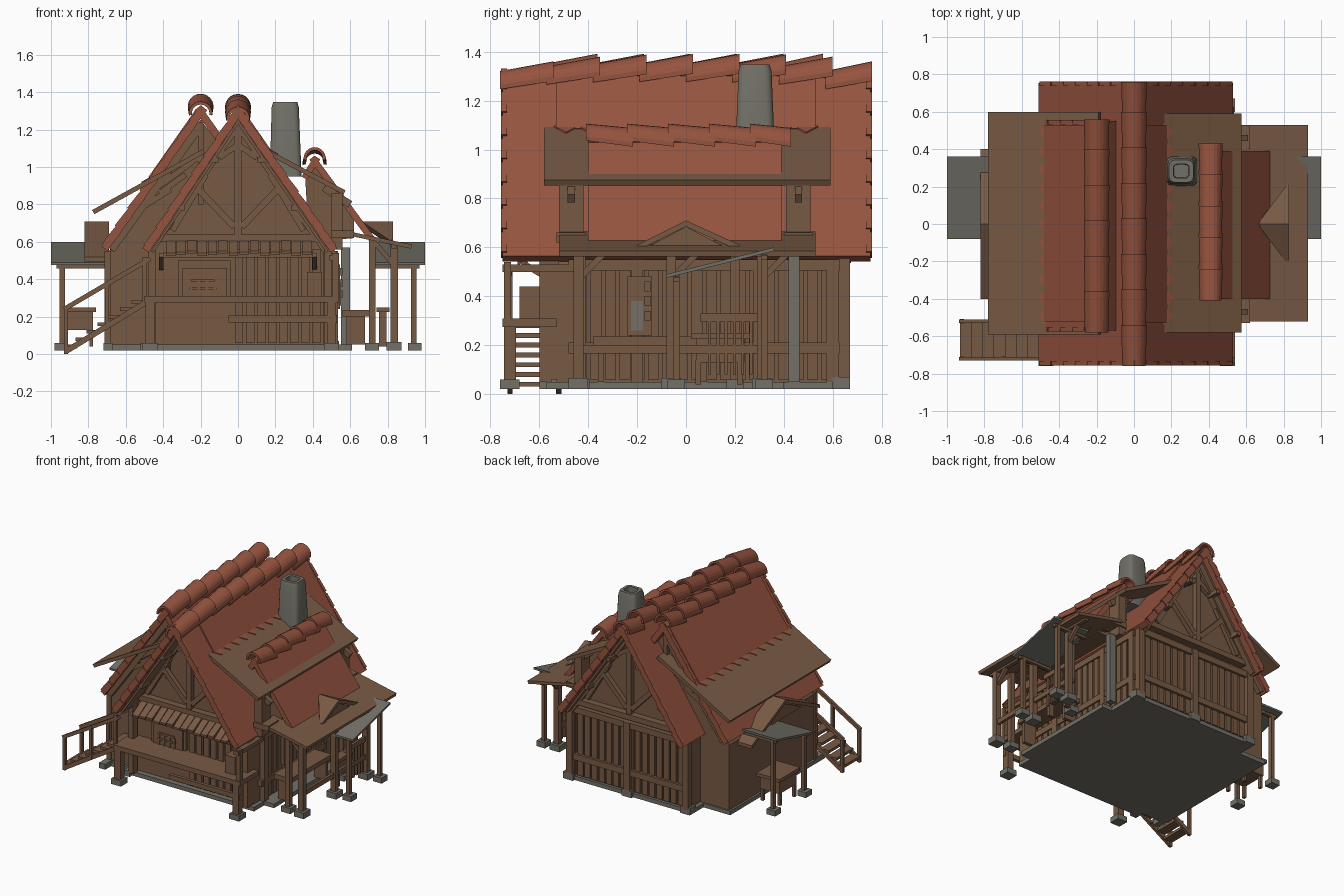
import bpy, bmesh, math
from mathutils import Vector

if "Cube" in bpy.data.objects:
    bpy.data.objects.remove(bpy.data.objects["Cube"])


def material(name, rgb):
    m = bpy.data.materials.new(name)
    m.diffuse_color = (*rgb, 1)
    m.use_nodes = True
    m.node_tree.nodes["Principled BSDF"].inputs["Base Color"].default_value = m.diffuse_color
    return m


RED = material("red clay tile", (0.30, 0.088, 0.050))
WOOD = material("brown wood", (0.187, 0.102, 0.058))
GREY = material("grey stone", (0.168, 0.163, 0.136))


def mesh(name, verts, faces, mat):
    me = bpy.data.meshes.new(name)
    bm = bmesh.new()
    vs = [bm.verts.new(v) for v in verts]
    for f in faces:
        bm.faces.new([vs[i] for i in f])
    bmesh.ops.recalc_face_normals(bm, faces=bm.faces)
    bm.to_mesh(me)
    bm.free()
    me.materials.append(mat)
    ob = bpy.data.objects.new(name, me)
    bpy.context.collection.objects.link(ob)
    return ob


def loft(name, a, b, mat):
    """Solid between two matching outlines."""
    n = len(a)
    faces = [list(range(n)), list(range(n, 2 * n))]
    faces += [[i, (i + 1) % n, (i + 1) % n + n, i + n] for i in range(n)]
    return mesh(name, list(a) + list(b), faces, mat)


def box(name, x0, x1, y0, y1, z0, z1, mat=WOOD):
    r = [(x0, y0), (x1, y0), (x1, y1), (x0, y1)]
    return loft(name, [(x, y, z0) for x, y in r], [(x, y, z1) for x, y in r], mat)


def prism_y(name, pts, y0, y1, mat=WOOD):
    return loft(name, [(x, y0, z) for x, z in pts], [(x, y1, z) for x, z in pts], mat)


def prism_x(name, pts, x0, x1, mat=WOOD):
    return loft(name, [(x0, y, z) for y, z in pts], [(x1, y, z) for y, z in pts], mat)


def beam(name, p, q, w=0.03, h=0.03, mat=WOOD):
    p, q = Vector(p), Vector(q)
    d = (q - p).normalized()
    ref = Vector((0, 0, 1)) if abs(d.z) < 0.95 else Vector((0, 1, 0))
    s = d.cross(ref).normalized()
    u = s.cross(d)
    c = [s * w / 2 * i + u * h / 2 * j for i, j in ((-1, -1), (1, -1), (1, 1), (-1, 1))]
    return loft(name, [p + v for v in c], [q + v for v in c], mat)


def slab(name, p, q, y0, y1, t, mat):
    """Sloping sheet in xz from p to q, thickness t below the line."""
    dx, dz = q[0] - p[0], q[1] - p[1]
    l = math.hypot(dx, dz)
    n = (dz / l, -dx / l) if dx > 0 else (-dz / l, dx / l)
    return prism_y(name, [p, q, (q[0] + n[0] * t, q[1] + n[1] * t),
                          (p[0] + n[0] * t, p[1] + n[1] * t)], y0, y1, mat)


def verge(name, p, q, y, n):
    """Overlapping tile ends along a gable edge."""
    for k in range(n):
        a, b = k / n, (k + 0.93) / n
        P = lambda t, o: (p[0] + (q[0] - p[0]) * t, p[1] + (q[1] - p[1]) * t + o)
        slab(name, P(a, 0.003), P(b, 0.012), y - 0.012, y + 0.012, 0.045, RED)


def ridge(name, x, z, y0, y1, n, r, tilt, sag=0):
    """Row of tilted half round cap tiles, lower at both ends by sag."""
    step = (y1 - y0) / n
    N = 12
    for k in range(n):
        ya, yb = y0 + k * step, min(y0 + (k + 1.15) * step, y1)
        zc = z - sag * abs(2 * (k + .5) / n - 1) ** 3
        rings = []
        for y, dz, g in ((ya, -tilt, -0.003), (yb, tilt, 0.003)):
            for rr in (r + g, r + g - 0.016):
                rings.append([(x + rr * math.cos(a), y, zc + dz + rr * math.sin(a))
                              for a in [math.radians(-10 + 200 * i / N) for i in range(N + 1)]])
        loft(name, rings[0] + rings[1][::-1], rings[2] + rings[3][::-1], RED)


# stone base and house bodies
box("stone_base", -0.5, 0.53, -0.57, 0.65, 0.02, 0.05, GREY)
box("left_stone_base", -0.72, -0.5, -0.53, 0.51, 0.02, 0.05, GREY)
box("side_stone_base", 0.53, 0.61, -0.45, 0.4, 0.02, 0.05, GREY)
prism_y("main_house", [(-.47, .04), (.5, .04), (.5, .52), (0, 1.25), (-.47, .54)], -.53, .63)
prism_y("left_house", [(-.705, .04), (0, .04), (0, 1.0), (-.2, 1.25), (-.705, .53)], -.51, .5)
for x in (-.46, 0.02, 0.5):
    box("back_stone", x - .04, x + .04, .6, .67, .02, .07, GREY)
for x in (-.7, -.5):
    box("corner_stone", x - .02, x + .03, -.6, -.5, .02, .06, GREY)

# tiled roofs
for name, rx, ex, ez, y0, y1 in (("main_roof_right", 0, .53, .565, -.75, .755),
                                 ("main_roof_left", 0, -.51, .565, -.75, .755),
                                 ("left_roof_left", -.2, -.73, .575, -.57, .55),
                                 ("left_roof_right", -.2, -.06, 1.13, -.57, .55)):
    slab(name, (rx, 1.328), (ex, ez), y0, y1, .04, RED)
    if ex != -.06:
        s = .045 if ex > 0 else -.045
        slab(name + "_lining", (rx, 1.255), (ex - s, ez - .015), y0 + .04, y1 - .04, .015, WOOD)
        for y in (y0 + .006, y1 - .006):
            verge("verge_tile", (rx, 1.328), (ex, ez), y, 8)
ridge("main_ridge_cap", 0, 1.305, -.76, .76, 8, .066, .017, .045)
ridge("left_ridge_cap", -.2, 1.305, -.58, .56, 6, .066, .018)
ridge("dormer_ridge_cap", .41, 1.035, -.41, .43, 5, .062, -.012)

# thicker tile layers beside the ridges
slab("left_tile_layer", (-.23, 1.302), (-.48, .945), -.52, .53, .03, RED)
slab("right_tile_layer", (.03, 1.302), (.18, 1.086), -.53, .53, .03, RED)

# plank roofs with zigzag tile skirts
slab("left_plank_roof", (-.19, 1.095), (-.78, .77), -.59, .6, .025, WOOD)
slab("right_plank_roof", (.13, 1.11), (.575, .875), -.58, .59, .025, WOOD)
for name, xa, xb, zf in (("left_tile_teeth", -.4, -.515, lambda x: 1.095 + (x + .19) * .551),
                         ("right_tile_teeth", .12, .215, lambda x: 1.11 - (x - .13) * .528)):
    xm = xb + (.055 if xb < 0 else -.05)
    o = [(xa, .54), (xa, -.54)]
    for i in range(23):
        o.append((xb if i % 2 else xm, -.54 + 1.08 * i / 22))
    loft(name, [(x, y, zf(x) - .004) for x, y in o], [(x, y, zf(x) + .006) for x, y in o], RED)

# dormer on the right
slab("dormer_roof", (.41, 1.06), (.73, .625), -.4, .39, .035, RED)
slab("dormer_roof_back", (.41, 1.06), (.34, .95), -.4, .39, .035, RED)
prism_y("dormer_wall", [(.38, .6), (.62, .62), (.62, .72), (.41, 1.005), (.36, .93)], -.37, .36)
for y in (-.47, .46):
    box("dormer_post", .5, .56, y - .05, y + .05, .56, .86)
    box("dormer_sill", .5, .62, y - .06, y + .06, .62, .66)
    beam("dormer_rafter", (.46, y, .89), (.6, y, .8), .03, .04)

# chimney with open top
rings = [(.17, .34, .2, .365, .95, .03), (.18, .325, .215, .35, 1.32, .03), (.188, .317, .223, .342, 1.348, .03),
         (.21, .295, .245, .32, 1.348, .02), (.213, .292, .248, .317, 1.25, .02)]
cv, cf = [], []
for x0, x1, y0, y1, z, c in rings:
    for cx, cy, a0 in ((x1 - c, y1 - c, 0), (x0 + c, y1 - c, 90), (x0 + c, y0 + c, 180), (x1 - c, y0 + c, 270)):
        for a in (0, 30, 60, 90):
            t = math.radians(a0 + a)
            cv.append((cx + c * math.cos(t), cy + c * math.sin(t), z))
for k in range(4):
    cf += [[k * 16 + i, k * 16 + (i + 1) % 16, k * 16 + 16 + (i + 1) % 16, k * 16 + 16 + i] for i in range(16)]
cf += [list(range(16)), list(range(64, 80))]
chimney = mesh("chimney", cv, cf, GREY)
bpy.context.view_layer.objects.active = chimney
chimney.select_set(True)
bpy.ops.object.shade_smooth_by_angle(angle=math.radians(40))

# gable trusses
for y in (-.56, .655):
    for s in (-1, 1):
        beam("barge_board", (0, y, 1.235), (s * .48, y, .55), .04, .05)
        beam("truss_diagonal", (s * .02, y, .68), (s * .23, y, .9), .035, .035)
        beam("truss_strut", (s * .35, y, .66), (s * .17, y, .96), .03, .03)
        beam("truss_collar", (0, y, 1.12), (s * .1, y, 1.05), .03, .03)
    beam("king_post", (0, y, .62), (0, y, 1.24), .035, .035)
    beam("tie_beam", (-.42, y, .62), (.42, y, .62), .05, .04)
for y in (-.53, .515):
    beam("left_barge_board", (-.2, y, 1.23), (-.68, y, .56), .04, .05)
    beam("left_king_post", (-.2, y, .8), (-.2, y, 1.24), .03, .03)
    beam("left_collar", (-.42, y, .9), (-.2, y, 1.06), .03, .03)
    for k in range(2):
        beam("left_strut", (-.52 + k * .1, y, .78 + k * .08), (-.36 + k * .08, y, .88 + k * .08), .03, .03)
for x in (-.3, -.12, .12, .3):
    for y in (-.66, .7):
        beam("purlin_end", (x, y - .05, 1.21 - abs(x) * 1.43), (x, y + .04, 1.21 - abs(x) * 1.43), .03, .03)

# wall planks
for i in range(16):
    x = -.43 + i * .059
    box("back_plank", x, x + .045, .62, .645, .06, .56)
    if x > -.06:
        box("front_plank", x, x + .045, -.55, -.52, .06, .56)
for i in range(18):
    y = -.45 + i * .059
    box("side_plank", .49, .52, y, y + .045, .06, .55)
for x in (-.46, .02, .49):
    box("back_post", x - .025, x + .025, .62, .67, .05, .57)
for z in (.2, .55):
    box("back_rail", -.48, .51, .625, .662, z - .025, z + .02)
for y in (-.43, -.2, .3, .6):
    box("side_post", .5, .535, y - .025, y + .025, .05, .55)
for z in (.19, .53):
    box("side_rail", .5, .53, -.48, .63, z - .025, z + .02)
box("grey_pillar", .55, .6, .42, .465, .05, .57, GREY)
box("left_corner_board", -.715, -.68, -.52, -.49, .05, .55)

# side window with shutter
box("window_frame", .5, .545, -.24, -.14, .24, .48)
box("window_pane", .54, .55, -.225, -.175, .26, .38, GREY)
for z in (.3, .36, .42):
    box("window_bar", .545, .558, -.17, -.145, z, z + .04)

# front door, window and shingled awning
box("door_frame", -.32, -.04, -.555, -.52, .3, .5)
box("door_leaf", -.3, -.06, -.565, -.52, .3, .46)
for i in range(4):
    box("window_lattice", -.26 + i * .043, -.245 + i * .043, -.572, -.56, .31, .385 + (.012 if i in (1, 2) else 0))
box("lattice_bar", -.26, -.115, -.574, -.56, .345, .357)
box("lattice_top", -.25, -.125, -.574, -.56, .385, .4)
for i in range(14):
    x = -.385 + i * .056
    dz = .006 * (i % 3)
    prism_x("awning_shingle", [(-.55, .625), (-.69, .54 + dz), (-.69, .525 + dz), (-.55, .605)], x, x + .05)
beam("awning_beam", (-.4, -.66, .53), (.4, -.66, .53), .025, .025)
for x in (-.41, .41):
    beam("awning_bracket", (x, -.54, .46), (x, -.66, .53), .025, .025)

# front deck
box("deck", -.5, .54, -.75, -.53, .275, .31)
for x in (-.47, .5):
    box("deck_post", x - .025, x + .025, -.745, -.695, .05, .28)
    box("deck_foot", x - .04, x + .04, -.76, -.68, .02, .06, GREY)
box("deck_rail", -.05, .53, -.74, -.715, .17, .205)
box("deck_bench_box", .37, .45, -.68, -.53, .31, .44)
for x in (-.46, .48):
    box("roof_post", x - .02, x + .02, -.6, -.55, .05, .58)
box("deck_side_beam", .49, .53, -.75, -.42, .5, .53)
box("deck_corner_post", .505, .54, -.745, -.715, .3, .54)

# stairs on the left
for i in range(7):
    x, z = -.9 + i * .06, .03 + i * .04
    box("stair_tread", x - .03, x + .04, -.72, -.52, z, z + .02)
for y in (-.72, -.52):
    beam("stair_stringer", (-.92, y, .015), (-.47, y, .29), .02, .03)
    beam("stair_handrail", (-.93, y, .24), (-.47, y, .51), .02, .025)
    for x, z in ((-.92, .0), (-.7, .14), (-.5, .28)):
        box("handrail_post", x - .011, x + .011, y - .011, y + .011, z, z + .24)

# right porch
slab("porch_roof", (.55, .665), (.93, .585), -.52, .53, .022, WOOD)
gable = [(0, .71), (.22, .61), (.22, .585), (0, .685), (-.2, .585), (-.2, .61)]
loft("porch_gable", [(.66 + abs(y) * .75, y, z) for y, z in gable], [(.83, y, z) for y, z in gable], WOOD)
prism_x("porch_gable_front", [(-.18, .59), (.18, .59), (0, .685)], .8, .82)
for y in (-.44, -.06, .31):
    box("porch_post", .815, .855, y - .02, y + .02, .05, .6)
    box("porch_foot", .795, .875, y - .04, y + .04, .02, .065, GREY)
    beam("porch_brace", (.83, y, .48), (.72, y, .61), .025, .025)
    beam("porch_brace", (.835, y, .47), (.835, y + .1, .57), .025, .025)
box("porch_beam", .82, .85, -.5, .5, .565, .6)
for z in (.18, .31):
    box("porch_rail", .825, .845, .06 if z > .2 else -.44, .31, z - .015, z + .02)
for i in range(6):
    box("porch_baluster", .828, .842, .09 + i * .034, .102 + i * .034, .08, .3)
for y in (-.43, .2):
    box("inner_post", .7, .735, y - .018, y + .018, .05, .62)
    box("inner_foot", .68, .755, y - .035, y + .035, .02, .06, GREY)
box("porch_bench", .56, .7, -.38, .1, .2, .235)
for y in (-.36, .06):
    box("bench_leg", .58, .68, y, y + .025, .05, .2)

# grey side canopies with tables on both sides
for s, xt in ((-1, (-.95, -.76)), (1, (.74, .81))):
    xs = sorted((s * .7, s * 1.0))
    prism_x("grey_canopy", [(-.08, .49), (.36, .6), (.36, .585), (-.08, .475)], *xs, GREY)
    for y, z in ((-.04, .48), (.32, .57)):
        box("canopy_post", s * .94 - .014, s * .94 + .014, y - .014, y + .014, .05, z)
        box("canopy_foot", s * .945 - .035, s * .945 + .035, y - .035, y + .035, .02, .06, GREY)
        beam("canopy_rafter", (s * .7, y, z - .012), (s * .97, y, z - .012), .025, .02)
    box("table_top", *xt, .02, .26, .225, .25)
    box("table_drawer", xt[0] + .015, xt[1] - .015, .04, .24, .13, .225)
    for x in (xt[0] + .025, xt[1] - .025):
        for y in (.05, .22):
            box("table_leg", x - .01, x + .01, y - .012, y + .012, .04, .14)

# small gable roof on the left wall
prism_x("left_door_gable", [(0, .71), (.4, .52), (.4, .495), (0, .685), (-.4, .495), (-.4, .52)], -.82, -.69)
prism_x("left_door_gable_wall", [(-.3, .52), (.3, .52), (0, .67)], -.74, -.69)
